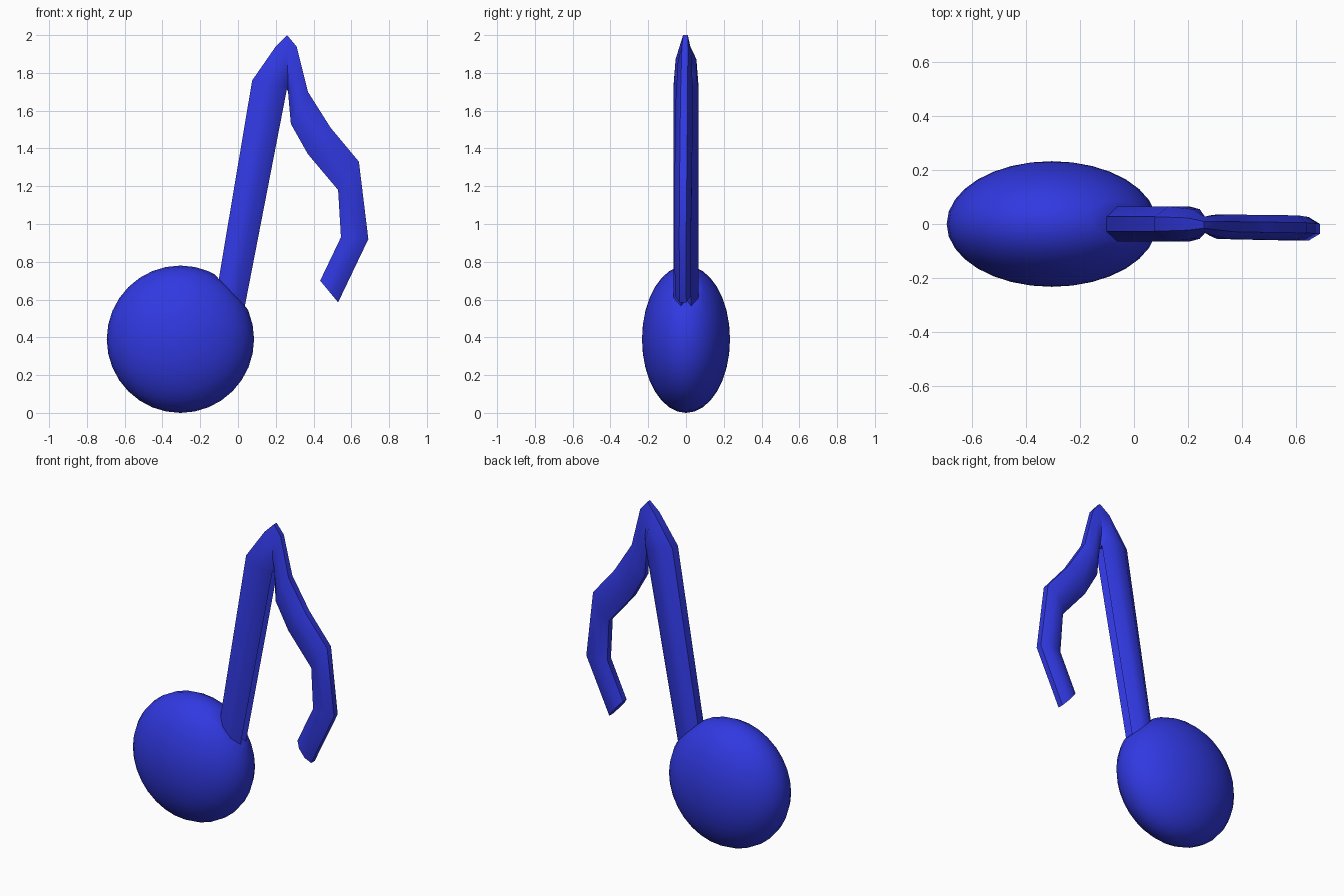
import bpy, bmesh, math
from mathutils import Vector, Matrix

if "Cube" in bpy.data.objects:
    bpy.data.objects.remove(bpy.data.objects["Cube"])

blue = bpy.data.materials.new("blue")
blue.diffuse_color = (0.03, 0.04, 0.75, 1)
blue.use_nodes = True
blue.node_tree.nodes["Principled BSDF"].inputs["Base Color"].default_value = blue.diffuse_color


def finish(bm, name, angle):
    bmesh.ops.recalc_face_normals(bm, faces=bm.faces)
    mesh = bpy.data.meshes.new(name)
    bm.to_mesh(mesh)
    bm.free()
    mesh.materials.append(blue)
    ob = bpy.data.objects.new(name, mesh)
    bpy.context.collection.objects.link(ob)
    bpy.ops.object.select_all(action='DESELECT')
    ob.select_set(True)
    bpy.context.view_layer.objects.active = ob
    bpy.ops.object.shade_smooth_by_angle(angle=math.radians(angle))
    return ob


# Note head: flattened sphere with its poles on y, flat seat where the stem enters
bm = bmesh.new()
bmesh.ops.create_uvsphere(bm, u_segments=32, v_segments=16, radius=1)
bm.transform(Matrix.Translation((-0.305, 0, 0.39))
             @ Matrix.Diagonal((0.39, 0.233, 0.39, 1))
             @ Matrix.Rotation(math.pi / 2, 4, 'X'))
n = Vector((0.72, 0, 0.69)).normalized()
cut = bmesh.ops.bisect_plane(bm, geom=bm.verts[:] + bm.edges[:] + bm.faces[:],
                             plane_co=Vector((-0.305, 0, 0.39)) + n * 0.368,
                             plane_no=n, clear_outer=True)
bmesh.ops.holes_fill(bm, edges=[e for e in cut["geom_cut"]
                                if isinstance(e, bmesh.types.BMEdge)])
finish(bm, "note_head", 30)


def loft(name, rings):
    """Ring: outer (x, z), inner (x, z), y centre, y half width, groove depth."""
    bm = bmesh.new()
    loops = []
    k = math.cos(math.pi / 8)
    for (ox, oz), (ix, iz), yc, hy, groove in rings:
        cx, cz, dx, dz = (ox + ix) / 2, (oz + iz) / 2, (ox - ix) / 2, (oz - iz) / 2
        section = [(math.cos(a) / k, math.sin(a) / k)
                   for a in (math.pi / 8 * (2 * i - 7) for i in range(8))]
        section.append((-1 + groove, 0))
        loops.append([bm.verts.new((cx + u * dx, yc + v * hy, cz + u * dz))
                      for u, v in section])
    for a, b in zip(loops, loops[1:]):
        for i in range(9):
            j = (i + 1) % 9
            bm.faces.new((a[i], a[j], b[j], b[i]))
    bm.faces.new(loops[0])
    bm.faces.new(loops[-1])
    return finish(bm, name, 40)


# Stem bending over the peak into the hooked flag, one continuous tube
loft("stem_and_flag", [
    ((-0.12, 0.60), (0.012, 0.44), 0, 0.065, 0.5),
    ((0.075, 1.76), (0.26, 1.72), 0, 0.065, 0.5),
    ((0.20, 1.94), (0.262, 1.71), 0, 0.055, 0.2),
    ((0.26, 2.00), (0.265, 1.70), -0.003, 0.03, 0.0),
    ((0.31, 1.94), (0.27, 1.64), -0.006, 0.038, 0.0),
    ((0.37, 1.70), (0.28, 1.53), -0.01, 0.045, 0.0),
    ((0.49, 1.51), (0.37, 1.37), -0.012, 0.046, 0.0),
    ((0.64, 1.33), (0.53, 1.18), -0.014, 0.046, 0.0),
    ((0.69, 0.92), (0.545, 0.93), -0.018, 0.044, 0.0),
    ((0.53, 0.585), (0.435, 0.70), -0.016, 0.042, 0.0),
])
